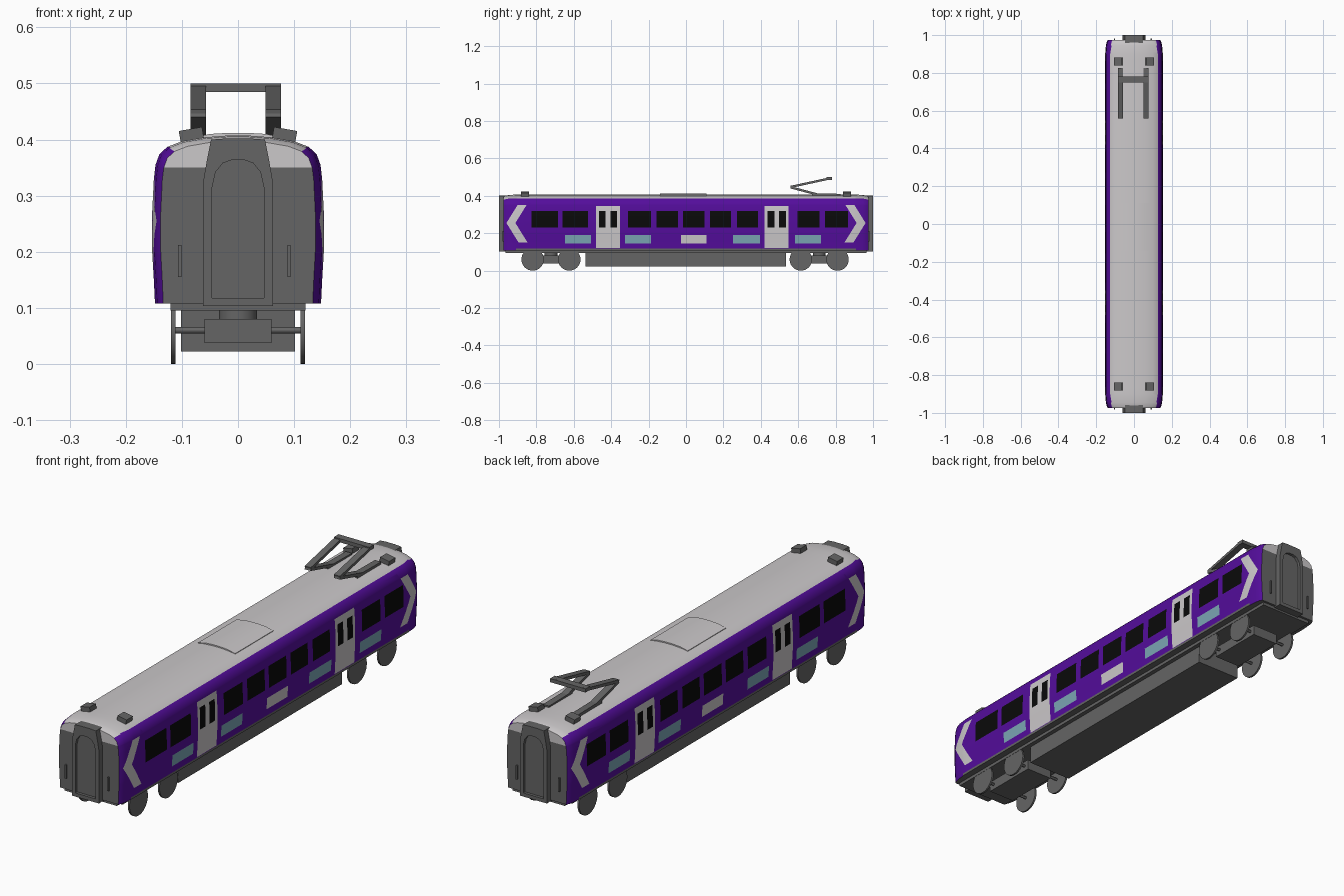
import bpy, bmesh, math
from mathutils import Vector

if "Cube" in bpy.data.objects:
    bpy.data.objects.remove(bpy.data.objects["Cube"])


def material(name, rgb):
    m = bpy.data.materials.new(name)
    m.diffuse_color = (*rgb, 1)
    m.use_nodes = True
    m.node_tree.nodes["Principled BSDF"].inputs["Base Color"].default_value = m.diffuse_color
    return m


PURPLE = material("purple paint", (0.088, 0.004, 0.33))
LIGHT = material("light grey", (0.60, 0.58, 0.59))
DARK = material("dark grey", (0.13, 0.13, 0.13))
BLACK = material("black glass", (0.003, 0.003, 0.003))
TEAL = material("pale teal", (0.20, 0.38, 0.46))


def finish(bm, name, mats, smooth=False):
    bmesh.ops.recalc_face_normals(bm, faces=bm.faces[:])
    me = bpy.data.meshes.new(name)
    bm.to_mesh(me)
    bm.free()
    ob = bpy.data.objects.new(name, me)
    bpy.context.collection.objects.link(ob)
    for m in mats:
        me.materials.append(m)
    if smooth:
        bpy.ops.object.select_all(action='DESELECT')
        ob.select_set(True)
        bpy.context.view_layer.objects.active = ob
        bpy.ops.object.shade_smooth_by_angle(angle=math.radians(30))
    return ob


def loft(loops):
    """Join equal-length closed loops and cap both ends."""
    bm = bmesh.new()
    rings = [[bm.verts.new(p) for p in loop] for loop in loops]
    n = len(rings[0])
    for a, b in zip(rings, rings[1:]):
        for i in range(n):
            j = (i + 1) % n
            bm.faces.new((a[i], a[j], b[j], b[i]))
    bm.faces.new(rings[0])
    bm.faces.new(rings[-1])
    return bm


def mirrored(half):
    """Closed outline from a right half running bottom to top."""
    return half + [(-x, z) for x, z in reversed(half) if x > 1e-6]


def box(name, lo, hi, mat=DARK):
    rect = [(lo[0], lo[1]), (hi[0], lo[1]), (hi[0], hi[1]), (lo[0], hi[1])]
    return finish(loft([[(x, y, z) for x, y in rect] for z in (lo[2], hi[2])]), name, [mat])


def cylinder(name, centre, radius, depth, axis, sides=32):
    bm = bmesh.new()
    bmesh.ops.create_cone(bm, cap_ends=True, segments=sides, radius1=radius, radius2=radius, depth=depth)
    ob = finish(bm, name, [DARK], True)
    ob.location = centre
    if axis == 'X':
        ob.rotation_euler = (0, math.pi / 2, 0)
    return ob


def bar(name, x, a, b, width, thick):
    """Flat bar between two (y, z) points."""
    a, b = Vector(a), Vector(b)
    d = (b - a).normalized() * thick / 2
    n = Vector((-d.y, d.x))
    quad = [a - d + n, a - d - n, b + d - n, b + d + n]
    return finish(loft([[(x + s * width / 2, p.x, p.y) for p in quad] for s in (-1, 1)]), name, [DARK])


# Body shell: one cross-section lofted along the car, narrowing at both ends
SECTION = mirrored([(0.148, 0.108), (0.150, 0.15), (0.153, 0.20), (0.153, 0.27), (0.150, 0.33),
                    (0.147, 0.355), (0.140, 0.374), (0.126, 0.387), (0.10, 0.397), (0.06, 0.404), (0.02, 0.407)])
ENDS = [(0.975, 0.015, 0.010), (0.965, 0.009, 0.006), (0.945, 0.004, 0.002), (0.90, 0, 0)]
STATIONS = [(-y, dx, dz) for y, dx, dz in ENDS] + ENDS[::-1]
body = loft([[(x * (1 - dx / 0.15), y, z - dz * max(0, (z - 0.3) / 0.107)) for x, z in SECTION]
             for y, dx, dz in STATIONS])

# Painted areas as (y range, z range, material index); later ones win
WINDOWS = [(-0.825, -0.685), (-0.66, -0.525), (-0.31, -0.187), (-0.157, -0.043), (-0.016, 0.10),
           (0.128, 0.24), (0.272, 0.385), (0.595, 0.715), (0.743, 0.866)]
PANELS = [(-0.647, -0.508, 4), (-0.326, -0.187, 4), (-0.027, 0.11, 1), (0.25, 0.395, 4), (0.583, 0.722, 4)]
areas = [(-0.91, 0.91, 0.108, 0.118, 2)]
areas += [(a, b, 0.23, 0.32, 3) for a, b in WINDOWS]
areas += [(a, b, 0.145, 0.192, m) for a, b, m in PANELS]
for y in (-0.417, 0.485):
    areas.append((y - 0.064, y + 0.064, 0.12, 0.347, 1))
    areas += [(y + s * 0.031 - 0.018, y + s * 0.031 + 0.018, 0.23, 0.32, 3) for s in (-1, 1)]


def cut(co, no, faces=None):
    faces = faces or body.faces[:]
    geom = set(faces)
    for f in faces:
        geom.update(f.edges)
        geom.update(f.verts)
    bmesh.ops.bisect_plane(body, geom=list(geom), dist=1e-5, plane_co=co, plane_no=no)


for y in sorted({round(v, 4) for a in areas for v in a[:2]} | {-0.84, 0.84}):
    cut((0, y, 0), (0, 1, 0))
for z in sorted({round(v, 4) for a in areas for v in a[2:4]} | {0.15, 0.255, 0.35, 0.387}):
    cut((0, 0, z), (0, 0, 1))
# Slanted cuts for the arrow stripes
SLOPE, TIP_IN, TIP_OUT, TIP_Z = 0.62, 0.912, 0.96, 0.255
for sy in (-1, 1):
    for sz in (-1, 1):
        for tip in (TIP_IN, TIP_OUT):
            near = [f for f in body.faces if f.calc_center_median().y * sy > 0.84
                    and (f.calc_center_median().z - TIP_Z) * sz > 0]
            cut((0, sy * tip, TIP_Z), (0, sy, sz * SLOPE), near)

body.normal_update()
for f in body.faces:
    c = f.calc_center_median()
    if abs(f.normal.y) > 0.8:
        f.material_index = 1 if c.z > 0.35 else 2
    elif abs(f.normal.z) > 0.9 and c.z < 0.15:
        f.material_index = 2
    elif c.z > 0.387 or (abs(c.x) < 0.122 and c.z > 0.375):
        f.material_index = 1
    else:
        for y0, y1, z0, z1, m in areas:
            if y0 < c.y < y1 and z0 < c.z < z1:
                f.material_index = m
        if 0.15 < c.z < 0.35 and TIP_IN < abs(c.y) + SLOPE * abs(c.z - TIP_Z) < TIP_OUT:
            f.material_index = 1
finish(body, "body_shell", [PURPLE, LIGHT, DARK, BLACK, TEAL], True)

# Raised roof hatch
hatch = mirrored([(0.085, 0.39), (0.085, 0.402), (0.05, 0.410), (0.015, 0.412)])
finish(loft([[(x, y, z) for x, z in hatch] for y in (-0.14, 0.11)]), "roof_hatch", [LIGHT], True)

# Underframe and equipment box
box("underframe", (-0.12, -0.965, 0.095), (0.12, 0.965, 0.11))
box("equipment_box", (-0.102, -0.537, 0.022), (0.102, 0.535, 0.10))

# Gangways: frame with a recessed arched door
OUTER = mirrored([(0.062, 0.103), (0.062, 0.20), (0.062, 0.325), (0.056, 0.36), (0.048, 0.40), (0.02, 0.402)])
INNER = mirrored([(0.046, 0.118), (0.046, 0.20), (0.046, 0.315), (0.040, 0.342), (0.027, 0.358), (0.010, 0.364)])
for side, s in (("front", -1), ("back", 1)):
    loops = [(OUTER, 0.95), (OUTER, 1.0), (INNER, 1.0), (INNER, 0.988)]
    finish(loft([[(x, s * y, z) for x, z in pts] for pts, y in loops]), side + "_gangway", [DARK])
    for x in (-0.104, 0.091):
        ya, yb = sorted((s * 0.970, s * 0.982))
        box(side + "_grab_rail", (x - 0.003, ya, 0.155), (x + 0.003, yb, 0.212))
    # Roof boxes following the roof slope
    for sx in (-1, 1):
        b = box(side + "_roof_box", (-0.021, -0.021, -0.011), (0.021, 0.021, 0.011))
        b.location = (sx * 0.083, s * 0.86, 0.408)
        b.rotation_euler = (0, sx * math.radians(10), 0)

# Bogies with wheels and axles
for side, yc in (("front", -0.722), ("back", 0.712)):
    box(side + "_bogie_frame", (-0.06, yc - 0.12, 0.037), (0.06, yc + 0.12, 0.08))
    cylinder(side + "_bogie_pivot", (0, yc, 0.09), 0.034, 0.03, 'Z')
    for dy in (-0.098, 0.098):
        cylinder(side + "_axle", (0, yc + dy, 0.06), 0.006, 0.226, 'X', 12)
        for x in (-0.115, 0.115):
            cylinder(side + "_wheel", (x, yc + dy, 0.06), 0.06, 0.008, 'X')

# Pantograph: two folded arms joined by a contact bar
for x in (-0.071, 0.063):
    bar("pantograph_foot", x, (0.68, 0.406), (0.82, 0.404), 0.028, 0.014)
    bar("pantograph_lower_arm", x, (0.565, 0.444), (0.70, 0.408), 0.028, 0.012)
    bar("pantograph_upper_arm", x, (0.565, 0.449), (0.768, 0.493), 0.028, 0.012)
box("pantograph_contact_bar", (-0.085, 0.75, 0.485), (0.077, 0.78, 0.50))
